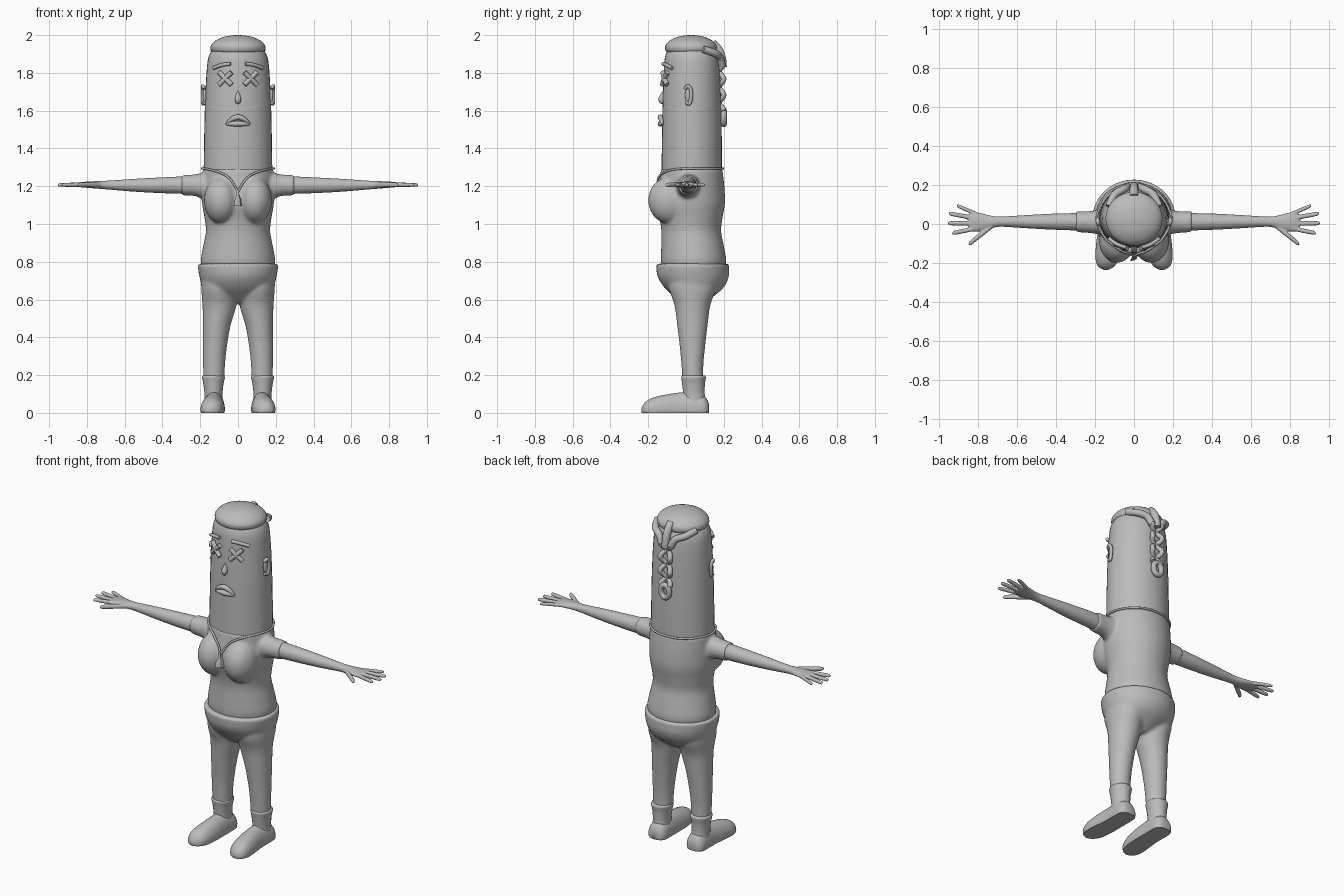
import bpy, bmesh, math
from mathutils import Matrix, Vector

cube = bpy.data.objects.get("Cube")
if cube:
    bpy.data.objects.remove(cube)

grey = bpy.data.materials.new("plain grey")
grey.use_nodes = True
GREY = (0.5, 0.5, 0.5, 1)
grey.diffuse_color = GREY
grey.node_tree.nodes["Principled BSDF"].inputs["Base Color"].default_value = GREY


def spline(rows, steps):
    """Smooth rows of numbers with a Catmull-Rom curve."""
    rows = [Vector(r) for r in rows]
    out = []
    for i in range(len(rows) - 1):
        a, b, c, d = rows[max(i - 1, 0)], rows[i], rows[i + 1], rows[min(i + 2, len(rows) - 1)]
        for k in range(steps):
            t = k / steps
            out.append(b + 0.5 * t * (c - a + t * (2 * a - 5 * b + 4 * c - d + t * (3 * (b - c) + d - a))))
    return out + [rows[-1]]


def loft(bm, axis, rows, sides=36, steps=4):
    """Skin ellipses along an axis; row = position, two centre coordinates, two radii."""
    rings = []
    for t, ca, cb, ra, rb in spline(rows, steps):
        ring = []
        for k in range(sides):
            w = math.tau * k / sides
            co = [ca + max(ra, 0.001) * math.cos(w), cb + max(rb, 0.001) * math.sin(w)]
            co.insert("xyz".index(axis), t)
            ring.append(bm.verts.new(co))
        rings.append(ring)
    for p, q in zip(rings, rings[1:]):
        for k in range(sides):
            n = (k + 1) % sides
            bm.faces.new((p[k], p[n], q[n], q[k]))
    bm.faces.new(rings[0][::-1])
    bm.faces.new(rings[-1])


def ball(bm, centre, radii):
    m = Matrix.Translation(centre) @ Matrix.Diagonal((*radii, 1))
    bmesh.ops.create_uvsphere(bm, u_segments=28, v_segments=16, radius=1, matrix=m)


def finish(name, bm, mirror=False, voxel=0, smooth=0, angle=50):
    bmesh.ops.recalc_face_normals(bm, faces=bm.faces)
    me = bpy.data.meshes.new(name)
    bm.to_mesh(me)
    bm.free()
    ob = bpy.data.objects.new(name, me)
    bpy.context.collection.objects.link(ob)
    me.materials.append(grey)
    bpy.ops.object.select_all(action="DESELECT")
    ob.select_set(True)
    bpy.context.view_layer.objects.active = ob
    bpy.ops.object.shade_smooth_by_angle(angle=math.radians(angle))
    if voxel:
        mod = ob.modifiers.new("fuse", "REMESH")
        mod.mode, mod.voxel_size, mod.use_smooth_shade = "VOXEL", voxel, True
        mod = ob.modifiers.new("soften", "SMOOTH")
        mod.iterations = smooth
    if mirror:
        mod = ob.modifiers.new("mirror", "MIRROR")
        mod.use_mirror_merge = False
    return ob


def tube(name, points, radius, mirror=False, taper=None, cyclic=False):
    """Round strand through points, turned into a mesh."""
    cu = bpy.data.curves.new(name, "CURVE")
    cu.dimensions = "3D"
    cu.bevel_depth, cu.bevel_resolution, cu.use_fill_caps = radius, 3, True
    sp = cu.splines.new("POLY")
    pts = list(points) if cyclic else spline(points, 6)
    sp.points.add(len(pts) - 1)
    sp.use_cyclic_u = cyclic
    for i, p in enumerate(pts):
        sp.points[i].co = (*p, 1)
        sp.points[i].radius = taper(i / (len(pts) - 1)) if taper else 1
    tmp = bpy.data.objects.new(name + "_path", cu)
    bpy.context.collection.objects.link(tmp)
    me = bpy.data.meshes.new_from_object(tmp.evaluated_get(bpy.context.evaluated_depsgraph_get()))
    bpy.data.objects.remove(tmp)
    bm = bmesh.new()
    bm.from_mesh(me)
    bpy.data.meshes.remove(me)
    return finish(name, bm, mirror)


def slim(t):
    return 0.35 + 0.65 * math.sin(math.pi * t)


# Tall head
bm = bmesh.new()
loft(bm, "z", [(1.26, 0, .03, .182, .16), (1.4, 0, .031, .18, .159), (1.6, 0, .031, .176, .156),
               (1.78, 0, .031, .168, .15), (1.88, 0, .03, .157, .142), (1.93, 0, .028, .13, .12)])
finish("head", bm)


def face(x, z, out=0.0):
    """Point on the front of the head."""
    r = 0.156 - max(0, z - 1.6) * 0.035
    return (x, 0.031 - (r + out) * math.sqrt(1 - (x / 0.175) ** 2), z)


# Hair cap with a rolled rim
bm = bmesh.new()
loft(bm, "z", [(1.905, 0, .027, .12, .115), (1.912, 0, .027, .138, .131), (1.93, 0, .027, .146, .138),
               (1.95, 0, .027, .141, .133), (1.972, 0, .027, .118, .111), (1.99, 0, .027, .077, .073),
               (1.998, 0, .027, .035, .033), (2.0, 0, .027, .004, .004)])
finish("hair_cap", bm, angle=80)

# Hair swept to the back, then twisted into open loops
tube("hair_sweep", [(.128, .09, 1.925), (.1, .15, 1.905), (.055, .178, 1.885), (.03, .19, 1.84)], .02, True)
braid = [(.03 * abs(math.cos(t * math.pi * 3)) + .003, .188 + .012 * math.cos(t * math.pi * 6),
          1.85 - .25 * t) for t in [k / 18 for k in range(19)]]
tube("braid_strand", braid, .014, True)
ring = [(.027 * math.cos(a), .2, 1.565 + .037 * math.sin(a)) for a in [math.tau * k / 24 for k in range(24)]]
tube("braid_end_loop", ring, .016, cyclic=True)
tube("hair_crown_strand", [(0, .14, 1.96), (0, .175, 1.92), (0, .192, 1.87), (0, .195, 1.83)], .022)

# Face details
for s in (-1, 1):
    tube("crossed_eye_bar", [face(.067 + d, 1.77 + s * d, .008) for d in (-.033, 0, .033)], .013, True)
tube("eyebrow", [face(.04, 1.848, .008), face(.085, 1.842, .008), face(.13, 1.825, .008)], .01, True)
bm = bmesh.new()
loft(bm, "z", [(1.635, 0, -.127, .003, .003), (1.642, 0, -.128, .012, .013), (1.66, 0, -.128, .017, .019),
               (1.68, 0, -.125, .012, .014), (1.705, 0, -.12, .002, .003)], 20)
finish("nose", bm)
for name, mid in (("upper_lip", 1.565), ("lower_lip", 1.531)):
    tube(name, [face(x, 1.528 + (mid - 1.528) * (1 - (x / .062) ** 2), .01)
                for x in (-.062, -.035, 0, .035, .062)], .015, taper=slim)

# Ears: curled rim over a flat lobe
tube("ear_rim", [(.178, -.004, 1.715), (.186, .01, 1.73), (.187, .026, 1.71), (.187, .027, 1.67),
                 (.185, .018, 1.638), (.178, 0, 1.643)], .01, True)
bm = bmesh.new()
ball(bm, (.176, .011, 1.682), (.01, .016, .042))
finish("ear_lobe", bm, True)

# Shirt: torso, chest and sleeves fused
bm = bmesh.new()
loft(bm, "z", [(.76, 0, .04, .19, .165), (.81, 0, .04, .197, .173), (.88, 0, .035, .185, .166),
               (.96, 0, .028, .17, .158), (1.03, 0, .026, .177, .167), (1.11, 0, .022, .19, .184),
               (1.2, 0, .028, .19, .175), (1.26, 0, .03, .188, .166), (1.292, 0, .03, .186, .163)], 48)
for s in (-1, 1):
    ball(bm, (s * .088, -.085, 1.125), (.092, .115, .125))
    loft(bm, "x", [(s * .1, .01, 1.2, .075, .085), (s * .19, .01, 1.203, .062, .068),
                   (s * .23, .01, 1.205, .056, .057), (s * .297, .011, 1.206, .053, .054)])
finish("shirt", bm, voxel=.009, smooth=5)

# Necklace and pendant
half = [(.025, -.152, 1.215), (.055, -.143, 1.25), (.1, -.115, 1.274), (.15, -.07, 1.288), (.186, 0, 1.294),
        (.186, .06, 1.294), (.14, .14, 1.294), (.07, .186, 1.294), (0, .196, 1.294)]
tube("necklace", [(0, -.165, 1.17)] + half, .006, True)
bm = bmesh.new()
loft(bm, "z", [(1.095, 0, -.172, .032, .014), (1.13, 0, -.17, .026, .013), (1.15, 0, -.166, .012, .01),
               (1.18, 0, -.162, .01, .01)], 4, 1)
bmesh.ops.rotate(bm, verts=bm.verts, cent=(0, -.168, 0), matrix=Matrix.Rotation(math.pi / 4, 3, "Z"))
finish("pendant", bm, angle=30)

# Arms with hands; finger = tip x, tip y, knuckle y, radius
bm = bmesh.new()
loft(bm, "x", [(.27, .011, 1.206, .045, .047), (.4, .012, 1.205, .042, .042), (.55, .012, 1.205, .034, .034),
               (.68, .012, 1.206, .026, .024), (.73, .01, 1.207, .032, .021), (.79, .01, 1.208, .047, .017),
               (.83, .012, 1.208, .05, .014), (.85, .012, 1.208, .035, .008)])
for tip, end, knuckle, r in ((.912, .095, .048, .011), (.952, .055, .026, .012), (.955, .004, .003, .012),
                             (.935, -.048, -.02, .012), (.85, -.105, -.01, .015)):
    base = .8 if tip > .9 else .73
    loft(bm, "x", [(base, knuckle, 1.208, r, r), (base * .5 + tip * .5, (knuckle + end) / 2, 1.208, r, r * .95),
                   (tip - .012, end + (knuckle - end) * .1, 1.207, r * .9, r * .8),
                   (tip, end, 1.206, r * .3, r * .3)], 14)
finish("arm", bm, True, voxel=.0045, smooth=3)

# Trousers: hips and legs fused
bm = bmesh.new()
loft(bm, "z", [(.79, 0, .035, .212, .193), (.77, 0, .035, .212, .192), (.72, 0, .038, .204, .188),
               (.665, 0, .042, .185, .158), (.62, 0, .04, .13, .11), (.58, 0, .036, .05, .06)], 48)
for s in (-1, 1):
    loft(bm, "z", [(.74, s * .105, .035, .09, .12), (.66, s * .1, .035, .095, .125), (.57, s * .098, .034, .09, .095),
                   (.46, s * .113, .034, .073, .08), (.34, s * .123, .034, .063, .066),
                   (.25, s * .127, .034, .058, .058), (.17, s * .128, .036, .055, .055)])
finish("trousers", bm, voxel=.009, smooth=5)

# Boots: cuffed shaft and flat-soled foot
bm = bmesh.new()
loft(bm, "z", [(.05, .13, .045, .05, .06), (.1, .13, .042, .048, .057), (.15, .13, .04, .053, .06),
               (.178, .13, .04, .059, .064), (.19, .13, .04, .06, .065), (.197, .13, .04, .055, .06)])
finish("boot_shaft", bm, True)
bm = bmesh.new()
loft(bm, "y", [(.122, .128, .02, .02, .02), (.115, .128, .02, .04, .045), (.09, .128, .02, .056, .075),
               (.03, .128, .02, .058, .09), (-.03, .128, .02, .058, .088), (-.1, .132, .02, .062, .078),
               (-.17, .138, .02, .06, .062), (-.215, .142, .016, .044, .042), (-.235, .144, .012, .012, .014)])
for v in bm.verts:
    v.co.z = max(v.co.z, 0)
finish("boot_foot", bm, True)
